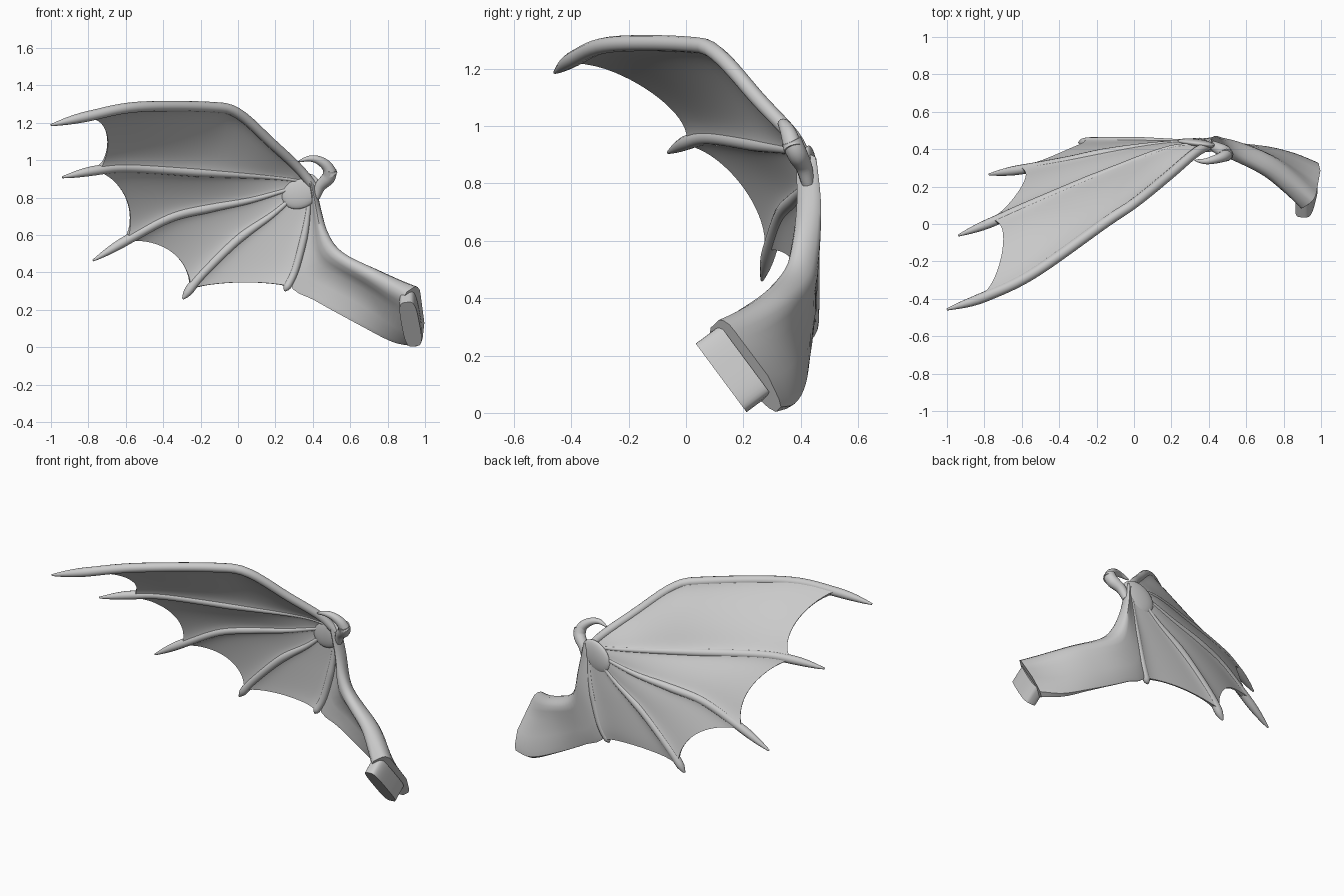
import bpy, bmesh, math
from mathutils import Vector

if "Cube" in bpy.data.objects:
    bpy.data.objects.remove(bpy.data.objects["Cube"])

grey = bpy.data.materials.new("wing_grey")
grey.use_nodes = True
grey.diffuse_color = (0.6, 0.6, 0.6, 1)
grey.node_tree.nodes["Principled BSDF"].inputs["Base Color"].default_value = (0.6, 0.6, 0.6, 1)


def finish(name, bm):
    bmesh.ops.recalc_face_normals(bm, faces=bm.faces)
    mesh = bpy.data.meshes.new(name)
    bm.to_mesh(mesh)
    bm.free()
    mesh.materials.append(grey)
    obj = bpy.data.objects.new(name, mesh)
    bpy.context.collection.objects.link(obj)
    bpy.ops.object.select_all(action='DESELECT')
    obj.select_set(True)
    bpy.context.view_layer.objects.active = obj
    bpy.ops.object.shade_smooth_by_angle(angle=math.radians(50))


def skin(name, rings):
    """Bridge closed rings of points into a capped solid."""
    bm = bmesh.new()
    grid = [[bm.verts.new(p) for p in ring] for ring in rings]
    n = len(grid[0])
    for a, b in zip(grid, grid[1:]):
        for i in range(n):
            j = (i + 1) % n
            bm.faces.new((a[i], a[j], b[j], b[i]))
    # Strip caps follow curved rings better than one large face
    for ring in (grid[0], grid[-1]):
        for i in range(n // 2 - 1):
            bm.faces.new((ring[i], ring[i + 1], ring[n - 2 - i], ring[n - 1 - i]))
    finish(name, bm)


def spline(points):
    """Smooth path through the points, as a function of its length share."""
    p = [Vector(q) for q in points]
    p = [2 * p[0] - p[1]] + p + [2 * p[-1] - p[-2]]
    fine = []
    for a, b, c, d in zip(p, p[1:], p[2:], p[3:]):
        for k in range(12):
            t = k / 12
            fine.append(0.5 * (2 * b + (c - a) * t + (2 * a - 5 * b + 4 * c - d) * t * t
                               + (3 * b - a - 3 * c + d) * t ** 3))
    fine.append(p[-2])
    dist = [0]
    for a, b in zip(fine, fine[1:]):
        dist.append(dist[-1] + (b - a).length)

    def at(t):
        want = min(max(t, 0), 1) * dist[-1]
        for i in range(len(fine) - 1):
            if dist[i + 1] >= want:
                return fine[i].lerp(fine[i + 1], (want - dist[i]) / (dist[i + 1] - dist[i]))
        return fine[-1]
    return at


def tube(name, path, radius, steps=28, sides=12):
    rings = []
    for k in range(steps + 1):
        t = k / steps
        along = (path(t + 0.01) - path(t - 0.01)).normalized()
        side = along.cross(Vector((0, 1, 0))).normalized()
        up = side.cross(along)
        rings.append([path(t) + radius(t) * (side * math.cos(a) + up * math.sin(a))
                      for a in (math.tau * i / sides for i in range(sides))])
    skin(name, rings)


# Finger bones: path, share of length that carries skin, thickness, share of that at the wrist
fingers = [
    ([(.395, .42, .87), (.32, .375, .96), (.18, .255, 1.09), (0, .11, 1.25), (-.15, .01, 1.284),
      (-.54, -.265, 1.284), (-.8, -.39, 1.235), (-1, -.457, 1.187)], .88, .028, .9),
    ([(.37, .425, .885), (.17, .40, .91), (-.2, .25, .935), (-.58, .09, .96),
      (-.76, .01, .945), (-.94, -.062, .908)], .86, .026, .3),
    ([(.36, .43, .87), (.24, .435, .835), (.06, .415, .785), (-.15, .38, .745), (-.36, .335, .695),
      (-.58, .295, .58), (-.775, .265, .463)], .84, .026, .3),
    ([(.35, .44, .85), (.28, .44, .79), (.18, .44, .705), (0, .44, .575), (-.2, .44, .38),
      (-.295, .435, .258)], .93, .025, .3),
    ([(.385, .435, .83), (.37, .44, .69), (.345, .44, .56), (.3, .435, .40), (.25, .42, .3)], .95, .021, .4),
]
paths = [spline(f[0]) for f in fingers]


def bone_radius(k, t):
    end, size, root = fingers[k][1:]
    if t < end:
        return size * (root + (1 - root) * min(t * 2.2, 1))
    return size * max(0.2, 1 - 0.8 * ((t - end) / (1 - end)) ** 1.8)


for k in range(5):
    tube("finger_bone_%d" % (k + 1), paths[k], lambda t: bone_radius(k, t), 40)

# Skin between neighbouring fingers: scalloped, billowing, and thickened where it meets a bone
webs = [(.065, .06), (.09, .03), (.12, .025), (.055, .012)]
for k, (scallop, billow) in enumerate(webs):
    rings = []
    for i in range(25):
        front, back = [], []
        for j in range(21):
            v = j / 20
            arch = 4 * v * (1 - v)
            t = i / 24 * (1 - scallop * arch ** 0.7)
            ta, tb = t * fingers[k][1], t * fingers[k + 1][1]
            a, b = paths[k](ta), paths[k + 1](tb)
            along = paths[k](ta + .02) + paths[k + 1](tb + .02) - paths[k](ta - .02) - paths[k + 1](tb - .02)
            out = (b - a).cross(along).normalized()
            if out.y < 0:
                out = -out
            mid = a.lerp(b, v) + Vector((0, billow * arch * t, 0))
            bone = bone_radius(k + round(v), t * fingers[k + round(v)][1])
            half = .005 + (bone * .85 - .005) * (1 - arch) ** 3
            front.append(mid - out * half)
            back.append(mid + out * half)
        rings.append(front + back[::-1])
    skin("wing_skin_%d" % (k + 1), rings)

# Arm with the skin behind it: front edge, rear edge, thickness, fullness
front_edge = spline([(.405, .415, .90), (.44, .415, .74), (.485, .395, .60), (.56, .365, .505),
                     (.72, .28, .42), (.83, .19, .36), (.925, .10, .31)])
rear_edge = spline([(.365, .44, .80), (.35, .445, .60), (.28, .43, .34), (.42, .435, .245),
                    (.68, .415, .105), (.84, .375, .03), (.965, .322, .012)])
section = [(0, .15), (.03, .6), (.1, .95), (.18, 1), (.28, .75), (.42, .35), (.7, .15), (.93, .13), (1, .05)]
rings = []
steps = 30
for k in range(steps + 1):
    t = k / steps
    a, b = front_edge(t), rear_edge(t)
    along = front_edge(t + .02) - front_edge(t - .02)
    out = (b - a).cross(along).normalized()
    if out.y < 0:
        out = -out
    full = max(0, (t - .6) / .4) ** 1.5
    half = .038 + .022 * t
    upper, lower = [], []
    for s, h in section:
        h += full * (min(1, 4 * (1 - s) + .3) - h) if s > .18 else full * .4 * (1 - h)
        mid = a.lerp(b, s) + out * (.04 * math.sin(math.pi * s) * math.sin(math.pi * t))
        upper.append(mid + out * half * h)
        lower.append(mid - out * half * h)
    rings.append(upper + lower[::-1])
skin("arm_and_inner_skin", rings)

# Flat palm where the fingers merge
bm = bmesh.new()
bmesh.ops.create_uvsphere(bm, u_segments=24, v_segments=14, radius=1)
for vert in bm.verts:
    x, y, z = vert.co
    vert.co = Vector((.335 + .105 * x, .43 + .025 * y - .012 * x, .835 + .095 * z + .02 * x))
finish("palm", bm)

# Thumb and its hooked claw
thumb = spline([(.415, .425, .80), (.44, .41, .86), (.485, .385, .908), (.492, .367, .95)])
tube("thumb", thumb, lambda t: .022 + .014 * min(1, t * 1.5), 14)
claw = spline([(.50, .375, .92), (.475, .36, .968), (.43, .345, 1.0), (.38, .335, 1.008), (.325, .34, .993)])
tube("thumb_claw", claw, lambda t: .032 * (1 - t) ** .7 + .003, 18)

# Rounded mounting plug at the shoulder
top, bottom = Vector((.90, .035, .24)), Vector((.945, .21, .004))
push = Vector((0, .085, .063))
centre, long_axis = (top + bottom) / 2, (bottom - top) / 2
wide = long_axis.cross(push).normalized() * .048


def soft(x, power):
    return math.copysign(abs(x) ** power, x)


outline = [centre + long_axis * soft(math.cos(a), .6) + wide * soft(math.sin(a), .5)
           for a in (math.tau * (i + .5) / 32 for i in range(32))]
skin("shoulder_plug", [outline, [p + push for p in outline]])
